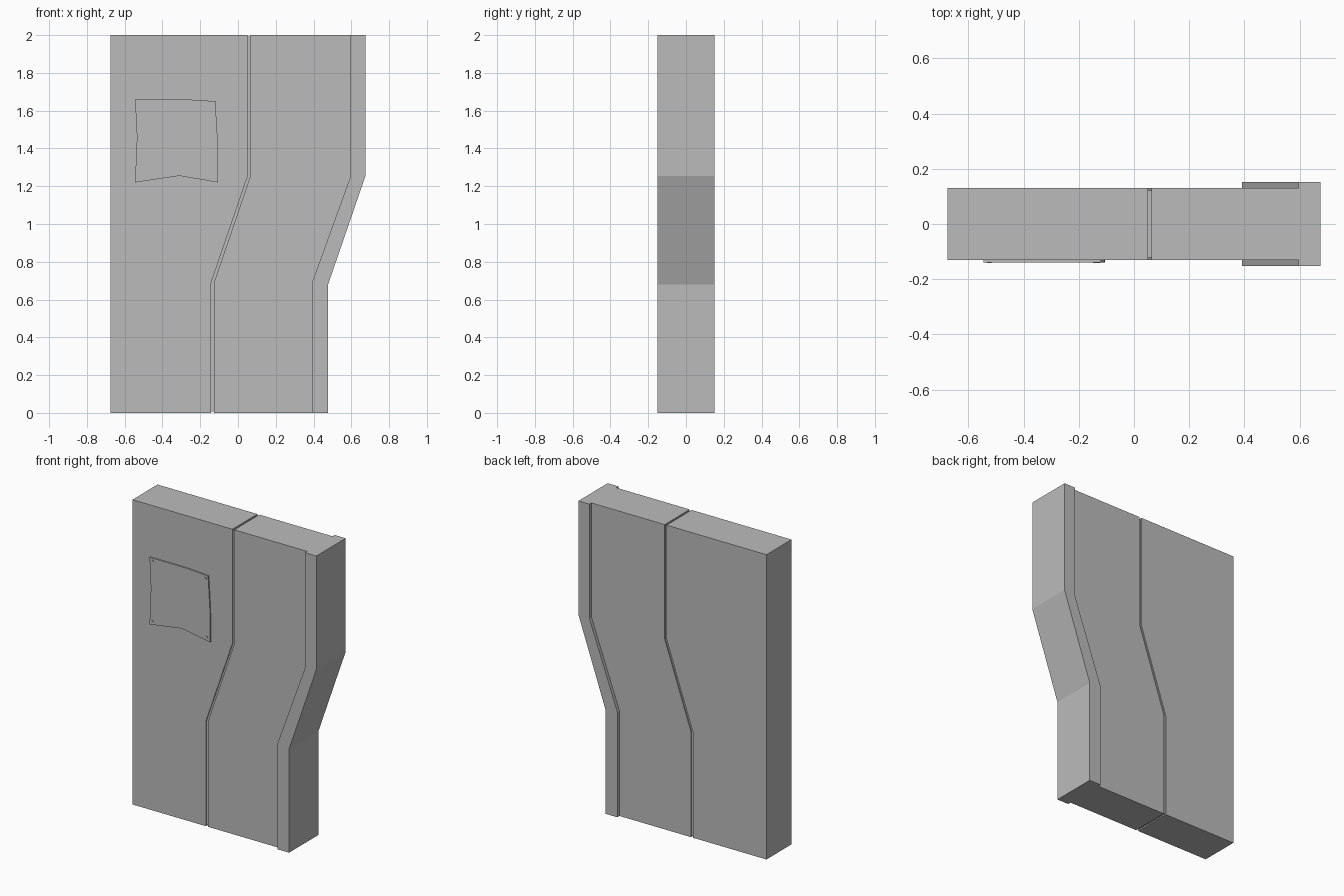
import bpy
import bmesh

cube = bpy.data.objects.get("Cube")
if cube:
    bpy.data.objects.remove(cube, do_unlink=True)

grey = bpy.data.materials.new("plain grey")
grey.use_nodes = True
colour = (0.5, 0.5, 0.5, 1)
grey.diffuse_color = colour
grey.node_tree.nodes["Principled BSDF"].inputs["Base Color"].default_value = colour

HALF = 0.13        # half thickness of the slab
TRIM = 0.152       # half thickness of the edge trim
TOP = 2.0
INSET = 0.008      # depth of the groove


def prism(name, outline, y0, y1):
    """Extrude an (x, z) outline from y0 to y1."""
    bm = bmesh.new()
    face = bm.faces.new([bm.verts.new((x, y0, z)) for x, z in outline])
    out = bmesh.ops.extrude_face_region(bm, geom=[face])
    moved = [v for v in out["geom"] if isinstance(v, bmesh.types.BMVert)]
    bmesh.ops.translate(bm, verts=moved, vec=(0, y1 - y0, 0))
    bmesh.ops.recalc_face_normals(bm, faces=bm.faces)
    mesh = bpy.data.meshes.new(name)
    bm.to_mesh(mesh)
    bm.free()
    mesh.materials.append(grey)
    obj = bpy.data.objects.new(name, mesh)
    bpy.context.collection.objects.link(obj)
    return obj


def jog(low_x, high_x, low_z=0.69, high_z=1.25, inset=0):
    """Bent line running up the slab."""
    return [(low_x, inset), (low_x, low_z), (high_x, high_z), (high_x, TOP - inset)]


groove_left = jog(-0.142, 0.05)
groove_right = jog(-0.127, 0.064)
trim_inner = jog(0.392, 0.595)
trim_outer = jog(0.477, 0.675, 0.68, 1.255)

# Two slab panels with a bent groove between them
prism("left_panel", [(-0.675, TOP), (-0.675, 0)] + groove_left, -HALF, HALF)
prism("right_panel", groove_right + trim_inner[::-1], -HALF, HALF)

# Recessed core at the bottom of the groove
core = jog(-0.142, 0.05, inset=INSET) + jog(-0.127, 0.064, inset=INSET)[::-1]
prism("groove_core", core, -HALF + INSET, HALF - INSET)

# Thicker trim along the bent edge
prism("edge_trim", trim_inner + trim_outer[::-1], -TRIM, TRIM)

# Warped plate on the front
plate = [(-0.545, 1.66), (-0.28, 1.66), (-0.12, 1.65), (-0.107, 1.43),
         (-0.105, 1.22), (-0.31, 1.255), (-0.545, 1.22), (-0.535, 1.46)]
prism("front_plate", plate, -HALF - 0.009, -HALF + 0.005)

# Rivets in the plate corners
for i, (x, z) in enumerate([(-0.525, 1.64), (-0.14, 1.63), (-0.13, 1.245), (-0.525, 1.245)]):
    bpy.ops.mesh.primitive_cylinder_add(vertices=12, radius=0.008, depth=0.01,
                                        location=(x, -HALF - 0.007, z), rotation=(1.5708, 0, 0))
    rivet = bpy.context.object
    rivet.name = f"plate_rivet_{i + 1}"
    rivet.data.materials.append(grey)
